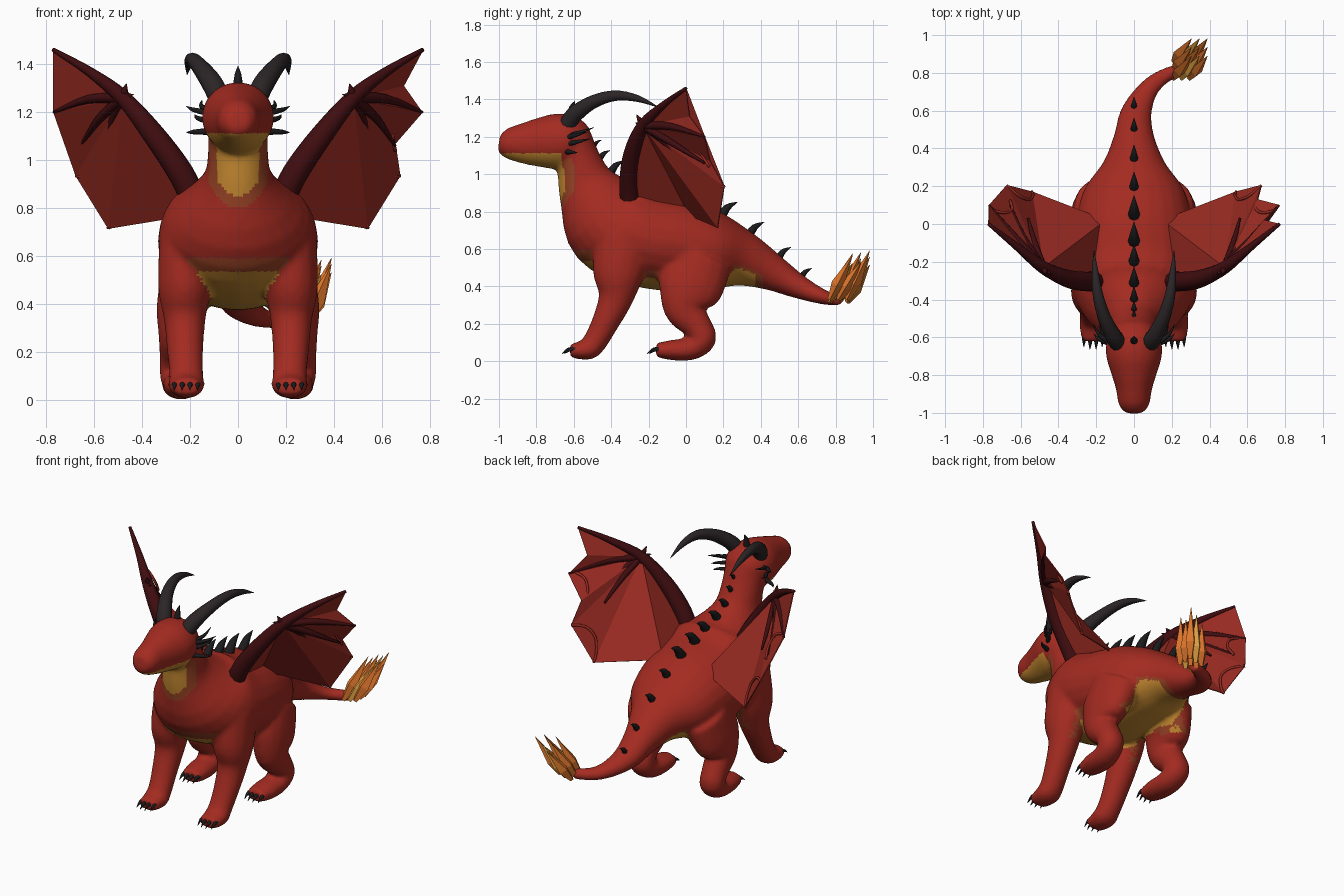
import bpy, bmesh
from math import cos, sin, pi
from mathutils import Vector

if "Cube" in bpy.data.objects:
    bpy.data.objects.remove(bpy.data.objects["Cube"])


def material(name, rgb):
    m = bpy.data.materials.new(name)
    m.use_nodes = True
    m.diffuse_color = (*rgb, 1)
    bsdf = next(n for n in m.node_tree.nodes if n.type == 'BSDF_PRINCIPLED')
    bsdf.inputs["Base Color"].default_value = (*rgb, 1)
    bsdf.inputs["Roughness"].default_value = 0.8
    return m


RED = material("red_hide", (0.37, 0.024, 0.015))
GOLD = material("gold_belly", (0.56, 0.25, 0.03))
EDGE = material("belly_edge", (0.31, 0.055, 0.018))
WING = material("wing_membrane", (0.32, 0.024, 0.016))
BONE = material("dark_wing_bone", (0.05, 0.004, 0.005))
HORN = material("charcoal_horn", (0.024, 0.018, 0.019))
BLACK = material("black_spike", (0.012, 0.011, 0.012))
FLAME = material("flame_orange", (0.88, 0.22, 0.03))
FLAME_GOLD = material("flame_gold", (0.80, 0.38, 0.06))


def spline(points, steps):
    """Smooth path through points; extra components are radii."""
    pts = [Vector(p) for p in points]
    out = []
    for i in range(len(pts) - 1):
        a, b, c, d = (pts[max(i - 1, 0)], pts[i], pts[i + 1],
                      pts[min(i + 2, len(pts) - 1)])
        for k in range(steps):
            t = k / steps
            out.append(0.5 * (2 * b + (c - a) * t + (2 * a - 5 * b + 4 * c - d) * t ** 2
                              + (3 * b - a - 3 * c + d) * t ** 3))
    return out + [pts[-1]]


def loft(bm, points, sides=12, steps=4, mirror=1):
    """Sweep an ellipse along (x, y, z, half width, half depth) points."""
    path = spline([tuple(p) if len(p) == 5 else (*p, p[3]) for p in points], steps)
    rings = []
    for i, p in enumerate(path):
        t = path[min(i + 1, len(path) - 1)] - path[max(i - 1, 0)]
        t = Vector(t[:3]).normalized()
        side = (Vector((1, 0, 0)) - t * t.x).normalized()
        up = t.cross(side)
        ring = []
        for k in range(sides):
            a = 2 * pi * k / sides
            v = (Vector(p[:3]) + side * cos(a) * max(p[3], 0.001)
                 + up * sin(a) * max(p[4], 0.001))
            ring.append(bm.verts.new((v.x * mirror, v.y, v.z)))
        rings.append(ring)
    faces = [bm.faces.new(rings[0]), bm.faces.new(rings[-1])]
    for r, q in zip(rings, rings[1:]):
        for k in range(sides):
            j = (k + 1) % sides
            faces.append(bm.faces.new((r[k], r[j], q[j], q[k])))
    return faces


def finish(name, bm, mats, smooth=True):
    bmesh.ops.recalc_face_normals(bm, faces=bm.faces)
    mesh = bpy.data.meshes.new(name)
    bm.to_mesh(mesh)
    bm.free()
    for m in mats:
        mesh.materials.append(m)
    for f in mesh.polygons:
        f.use_smooth = smooth
    ob = bpy.data.objects.new(name, mesh)
    bpy.context.collection.objects.link(ob)
    return ob


def spike(bm, base, tip, r, bend=(0, 0, 0), mirror=1, sides=8):
    a, b = Vector(base), Vector(tip)
    m = (a + b) / 2 + Vector(bend)
    loft(bm, [(*a, r), (*m, r * 0.65), (*b, 0.001)], sides, 3, mirror)


# Body, head, tail and legs, fused into one skin
bm = bmesh.new()
loft(bm, [(0, -.62, 1.18, .13, .12), (0, -.57, 1.05, .125, .125), (0, -.52, .92, .15, .17),
          (0, -.40, .75, .3, .27), (0, -.22, .66, .335, .265), (0, 0, .62, .31, .25),
          (0, .18, .58, .265, .2), (0, .32, .54, .165, .145), (0, .46, .475, .108, .1),
          (.01, .58, .41, .085, .07), (.06, .69, .36, .06, .048), (.13, .765, .335, .045, .036),
          (.23, .815, .33, .034, .034)], 24)
loft(bm, [(0, -1, 1.17, .045, .045), (0, -.96, 1.165, .08, .08), (0, -.87, 1.165, .097, .11),
          (0, -.78, 1.17, .125, .133), (0, -.7, 1.175, .148, .148), (0, -.62, 1.18, .145, .138),
          (0, -.54, 1.16, .10, .09)], 24)
for s in (1, -1):
    loft(bm, [(.19, -.33, .66, .14, .16), (.22, -.36, .47, .115, .14), (.222, -.375, .34, .088, .095),
              (.22, -.435, .2, .076, .073), (.215, -.49, .1, .072, .065), (.215, -.53, .064, .077, .058),
              (.215, -.62, .055, .062, .036)], 16, 4, s)
    loft(bm, [(.19, .07, .54, .13, .18), (.235, .02, .39, .105, .175), (.245, -.005, .28, .088, .115),
              (.25, .06, .19, .078, .08), (.25, .09, .12, .078, .073), (.24, .03, .068, .078, .062),
              (.235, -.07, .06, .078, .056), (.23, -.16, .06, .062, .038)], 16, 4, s)
body = finish("body", bm, [])
mod = body.modifiers.new("fuse", 'REMESH')
mod.mode = 'VOXEL'
mod.voxel_size = 0.014
mod = body.modifiers.new("soften", 'SMOOTH')
mod.factor = 0.5
mod.iterations = 8
bpy.context.view_layer.update()
skin = bpy.data.meshes.new_from_object(body.evaluated_get(bpy.context.evaluated_depsgraph_get()))
body.modifiers.clear()
body.data = skin
skin.materials.clear()
for m in (RED, GOLD, EDGE):
    skin.materials.append(m)


# Jaw, throat and belly colours by position and direction
def hide_colour(c, n):
    x = abs(c.x)
    if c.y < -.66 and 1 < c.z < 1.112:
        return 1
    if c.y < -.5 and n.y < -.2 and .78 < c.z < 1.1:
        if x < .088 and c.z > .85 + 9 * x * x:
            return 1
        return 2 if x < .12 and c.z > .8 + 7 * x * x else 0
    if -.66 < c.y < .41 and c.z > .33:
        if n.z < -.5 and x < .21 - .8 * max(c.z - .48, 0) and c.z < .535 and c.y < .37:
            return 1
        return 2 if n.z < -.4 and x < .26 and c.z < .59 else 0
    return 0


for f in skin.polygons:
    f.use_smooth = True
    f.material_index = hide_colour(f.center, f.normal)

# Claws, four to each foot
bm = bmesh.new()
for s in (1, -1):
    for fx, fy in ((.215, -.6), (.23, -.145)):
        for i in range(4):
            x = fx + (i - 1.5) * .032
            y = fy + .012 * abs(i - 1.5)
            spike(bm, (x, y, .062), (x * 1.01, y - .07, .04), .015, (0, 0, .012), s)
finish("claws", bm, [BLACK])

# Spines down the neck, back and tail: y, z, length
bm = bmesh.new()
for y, z, size in ((-.62, 1.3, .09), (-.5, 1.14, .06), (-.47, 1.07, .08), (-.41, 1, .1),
                   (-.33, .94, .13), (-.22, .905, .14), (-.1, .88, .14), (.04, .845, .14),
                   (.18, .765, .12), (.33, .665, .11), (.49, .545, .09), (.61, .44, .08)):
    lean = .3 if y < -.6 else .8
    spike(bm, (0, y, z), (0, y + size * lean, z + size * (1.2 - lean * .6)), size * .24,
          (0, -size * .05, size * .12))
finish("back_spines", bm, [BLACK])

# Horns and cheek spikes
horns, cheeks = bmesh.new(), bmesh.new()
for s in (1, -1):
    loft(horns, [(.075, -.64, 1.25, .045), (.105, -.6, 1.315, .045), (.155, -.5, 1.385, .036),
                 (.19, -.38, 1.42, .028), (.205, -.26, 1.405, .018), (.212, -.14, 1.355, .001)],
         12, 4, s)
    for z, tip in ((1.2, (.15, -.49, 1.25)), (1.195, (.215, -.53, 1.225)),
                   (1.16, (.18, -.51, 1.19)), (1.12, (.215, -.58, 1.115))):
        spike(cheeks, (.115, -.64, z), tip, .015, (.02, 0, 0), s)
finish("horns", horns, [HORN])
finish("cheek_spikes", cheeks, [BLACK])

# Wings: membrane, arm, fingers and rim folds
root, wrist = (.18, -.295, .815), (.48, -.23, 1.26)
tips = [(.77, 0, 1.46), (.768, .1, 1.2), (.675, .205, .935), (.54, .17, .715)]
inner = (.15, .02, .78)
for s, side in ((1, "left"), (-1, "right")):
    bm = bmesh.new()
    fan = list(tips) + [inner, root]
    if s == 1:
        fan[1:1] = [(.69, .02, 1.31)]
        fan[3:3] = [(.655, .13, 1.07)]
    verts = [bm.verts.new((x * s, y, z)) for x, y, z in [wrist] + fan]
    for a, b in zip(verts[1:], verts[2:]):
        bm.faces.new((verts[0], a, b))
    membrane = finish(side + "_wing_membrane", bm, [WING], False)
    mod = membrane.modifiers.new("thickness", 'SOLIDIFY')
    mod.thickness = .006
    mod.offset = 0

    bm = bmesh.new()
    loft(bm, [(*root, .052), (.235, -.305, .94, .054), (.35, -.29, 1.105, .047), (*wrist, .034),
              (.62, -.12, 1.37, .02), (*tips[0], .009)], 10, 4, s)
    for tip, mid, r in ((tips[1], (.62, -.08, 1.255), .024), ((.655, .1, 1.06), (.58, -.08, 1.17), .022),
                        ((.56, .03, 1.04), (.525, -.1, 1.16), .02)):
        loft(bm, [(*wrist, r), (*mid, r * .8), (*tip, .006)], 8, 4, s)
    spike(bm, wrist, (.465, -.265, 1.32), .022, (0, 0, 0), s)
    spike(bm, wrist, (.435, -.27, 1.275), .016, (0, 0, 0), s)
    finish(side + "_wing_bones", bm, [BONE])

    bm = bmesh.new()
    for p in ([(.74, .07, 1.205), (.68, .06, 1.18), (.645, .08, 1.11), (.655, .125, 1.04)],
              [tips[2], (.61, .15, .92), (.555, .13, .86), (.535, .15, .77), tips[3]]):
        loft(bm, [(*q, .008) for q in p], 6, 3, s)
    finish(side + "_wing_folds", bm, [WING])

# Flame on the tail tip: angular blades
bm = bmesh.new()
for i in range(3):
    for j in range(3):
        base = Vector((.21 + .042 * i, .77 + .046 * j, .315 + .008 * i))
        lean = Vector((.095, .12, (.26, .2, .235)[(i + 2 * j) % 3]))
        faces = loft(bm, [(*base, .014), (*(base + lean * .35), .035), (*(base + lean), .001)], 4, 1)
        for f in faces:
            f.material_index = int(i == 1 and j != 1)
finish("tail_flame", bm, [FLAME, FLAME_GOLD], False)
